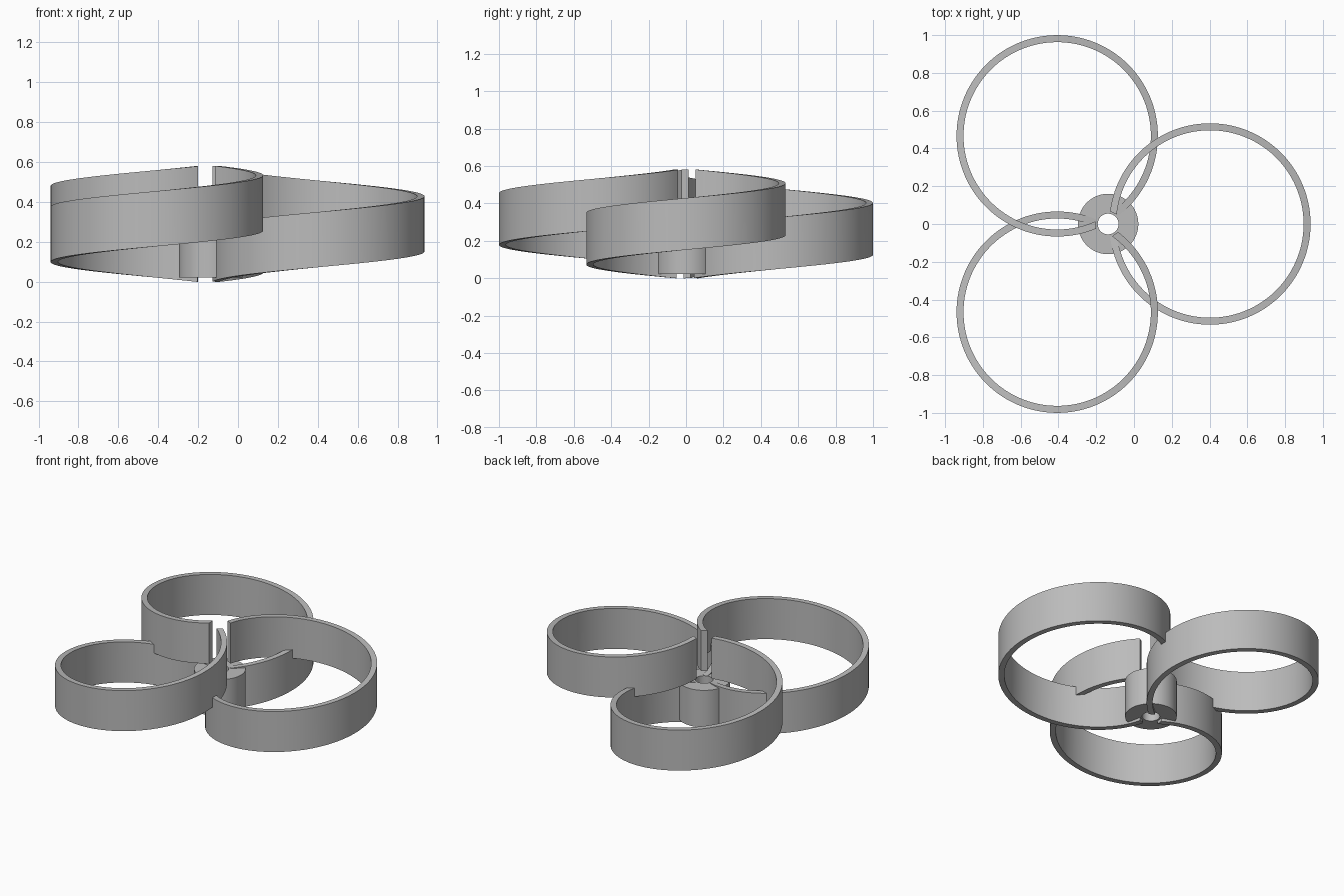
import bpy, bmesh, math
from mathutils import Matrix

cube = bpy.data.objects.get("Cube")
if cube:
    bpy.data.objects.remove(cube, do_unlink=True)

HUB_X = -0.137          # hub axis
ARM = 0.539             # hub axis to loop centre
R_OUT, R_IN = 0.533, 0.496
BAND, RISE, Z0 = 0.277, 0.315, -0.006
CLEAR = 0.068           # free radius around the shaft
STEPS = 120

grey = bpy.data.materials.new("plain grey")
grey.use_nodes = True
colour = (0.5, 0.5, 0.5, 1)
grey.diffuse_color = colour
grey.node_tree.nodes["Principled BSDF"].inputs["Base Color"].default_value = colour


def sweep(name, sections, closed):
    """Skin a row of four-point sections into a solid."""
    bm = bmesh.new()
    rows = [[bm.verts.new(p) for p in s] for s in sections]
    pairs = list(zip(rows, rows[1:]))
    if closed:
        pairs.append((rows[-1], rows[0]))
    else:
        bm.faces.new(rows[0])
        bm.faces.new(rows[-1])
    for a, b in pairs:
        for i in range(4):
            j = (i + 1) % 4
            bm.faces.new((a[i], a[j], b[j], b[i]))
    bmesh.ops.recalc_face_normals(bm, faces=bm.faces)
    mesh = bpy.data.meshes.new(name)
    bm.to_mesh(mesh)
    bm.free()
    mesh.materials.append(grey)
    obj = bpy.data.objects.new(name, mesh)
    bpy.context.collection.objects.link(obj)
    bpy.ops.object.select_all(action='DESELECT')
    obj.select_set(True)
    bpy.context.view_layer.objects.active = obj
    bpy.ops.object.shade_smooth_by_angle(angle=math.radians(30))
    return obj


def trim(r):
    """Angle at which a circle of radius r meets the shaft clearance."""
    return math.acos((ARM**2 + r**2 - CLEAR**2) / (2 * ARM * r))


def band_section(t):
    """Upright section of the rising band, t running from start to end."""
    points = []
    for r, top in ((R_IN, 0), (R_OUT, 0), (R_OUT, BAND), (R_IN, BAND)):
        turn = trim(r) + t * (2 * math.pi - 2 * trim(r))
        a = math.pi + turn
        z = Z0 + RISE * turn / (2 * math.pi) + top
        points.append((ARM + r * math.cos(a), r * math.sin(a), z))
    return points


# Three looped blades, each one rising turn
for n, side in enumerate(("left", "back_right", "front_right")):
    blade = sweep(side + "_blade_loop",
                  [band_section(i / STEPS) for i in range(STEPS + 1)], False)
    blade.matrix_world = (Matrix.Translation((HUB_X, 0, 0))
                          @ Matrix.Rotation(n * math.tau / 3, 4, 'Z'))

# Hub with shaft hole
HUB = ((0.055, 0.022), (0.16, 0.022), (0.16, 0.275), (0.055, 0.275))
hub = sweep("hub", [[(r * math.cos(a), r * math.sin(a), z) for r, z in HUB]
                    for a in (i * math.tau / 64 for i in range(64))], True)
hub.location.x = HUB_X
